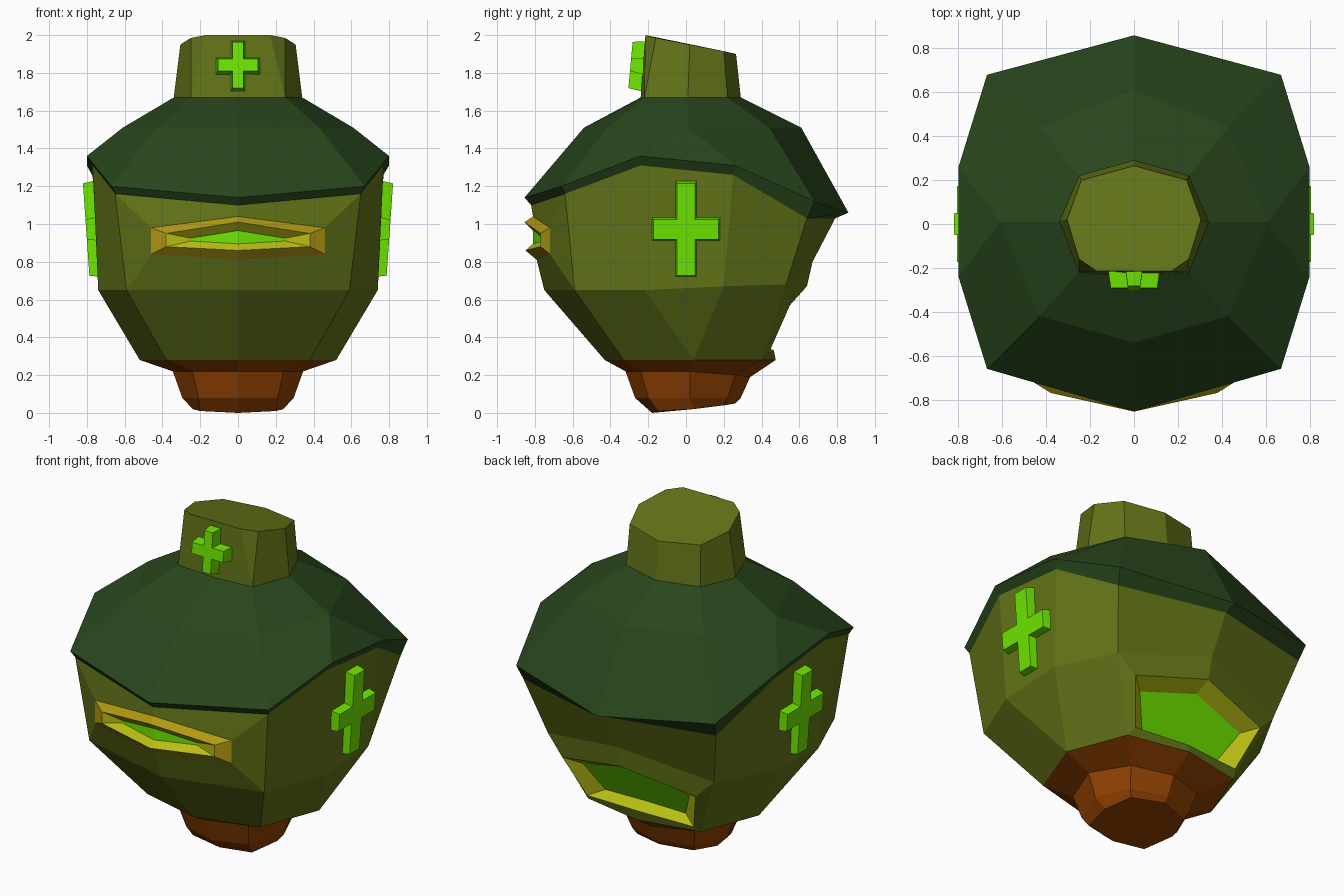
import bpy, bmesh, math
from mathutils import Matrix

if "Cube" in bpy.data.objects:
    bpy.data.objects.remove(bpy.data.objects["Cube"])


def material(name, r, g, b):
    lin = [((c / 255 + 0.055) / 1.055) ** 2.4 if c > 10 else c / 255 / 12.92 for c in (r, g, b)]
    m = bpy.data.materials.new(name)
    m.diffuse_color = (*lin, 1)
    m.use_nodes = True
    m.node_tree.nodes["Principled BSDF"].inputs["Base Color"].default_value = m.diffuse_color
    return m


OLIVE = material("olive", 99, 117, 24)
DARK_GREEN = material("dark_green", 40, 70, 28)
BROWN = material("brown", 146, 66, 2)
LIME = material("lime_green", 112, 234, 0)
GOLD = material("gold", 178, 153, 18)
YELLOW = material("yellow", 184, 190, 18)


def loft(name, halves, mats, rule=None, flip=False, skip=None,
         start=False, end=False, matrix=None):
    """Skin mirrored half rings; every half ring starts and ends on x = 0."""
    bm = bmesh.new()
    rings = []
    for half in halves:
        full = half + [(-x, y, z) for x, y, z in reversed(half[1:-1])]
        rings.append([bm.verts.new(p) for p in full])
    n = len(rings[0])

    def face(vs, row, col):
        f = bm.faces.new(vs[::-1] if flip else vs)
        f.material_index = rule(row, col) if rule else 0

    for r, (a, b) in enumerate(zip(rings, rings[1:])):
        for i in range(n):
            j = (i + 1) % n
            if not (skip and skip(r, i)):
                face([a[i], a[j], b[j], b[i]], r, i)
    if start:
        face(rings[0][::-1], -1, 0)
    if end:
        face(rings[-1], len(rings) - 1, 0)
    bmesh.ops.remove_doubles(bm, verts=bm.verts, dist=0.0005)
    if matrix:
        bm.transform(matrix)
    me = bpy.data.meshes.new(name)
    bm.to_mesh(me)
    bm.free()
    for m in mats:
        me.materials.append(m)
    ob = bpy.data.objects.new(name, me)
    bpy.context.collection.objects.link(ob)
    return ob


def ten(half, k=2):
    """Turn an 8-sided half ring into a 10-sided one by doubling point k."""
    return half[:k + 1] + half[k:]


# Shared seams
foot_seam = [(0, -.43, .28), (.38, -.33, .28), (.52, .04, .28), (.38, .40, .28), (0, .475, .28)]
brim_seam = [(0, -.82, 1.10), (.65, -.64, 1.16), (.77, -.24, 1.31),
             (.77, .25, 1.26), (.65, .64, 1.03), (0, .79, 1.03)]
knob_seam = [(0, -.24, 1.67), (.25, -.22, 1.67), (.34, .01, 1.67), (.25, .22, 1.67), (0, .29, 1.67)]

# Brown foot
loft("foot", [
    [(0, -.18, 0), (.2, -.15, .01), (.24, .04, .02), (.19, .2, .04), (0, .26, .05)],
    [(0, -.27, .08), (.21, -.2, .08), (.295, .02, .08), (.21, .22, .08), (0, .29, .08)],
    [(0, -.32, .22), (.24, -.24, .22), (.345, .02, .22), (.24, .26, .2), (0, .34, .19)],
    foot_seam], [BROWN], start=True)

# Body shell, left open for the back vent and the front slit
belly = [(0, -.75, .65), (.59, -.59, .65), (.74, -.22, .65),
         (.74, .2, .67), (.56, .53, .68), (0, .67, .80)]
loft("body", [ten(foot_seam), belly, brim_seam], [OLIVE],
     skip=lambda r, i: (r == 0 and i in (4, 5)) or (r == 1 and i in (0, 9)))

# Back vent: olive surround, yellow walls, lime floor
loft("back_vent", [
    [(0, .67, .80), (.56, .53, .68), (.38, .40, .28), (0, .475, .28)],
    [(0, .64, .67), (.45, .55, .57), (.36, .44, .32), (0, .465, .33)],
    [(0, .54, .62), (.36, .48, .53), (.27, .39, .36), (0, .40, .37)]],
    [OLIVE, YELLOW, LIME], end=True, rule=lambda r, i: r)

# Hat brim and crown
loft("hat", [
    brim_seam,
    [(0, -.855, 1.14), (.67, -.66, 1.2), (.8, -.24, 1.36),
     (.8, .26, 1.31), (.67, .68, 1.12), (0, .86, 1.06)],
    ten([(0, -.54, 1.51), (.43, -.42, 1.51), (.61, .01, 1.51), (.43, .44, 1.51), (0, .61, 1.51)]),
    ten(knob_seam)], [DARK_GREEN])

# Top knob with a slanted lid and clipped front corners
loft("top_knob", [
    ten(knob_seam, 1),
    [(0, -.215, 2.0), (.17, -.215, 2.0), (.25, -.16, 1.985),
     (.305, .02, 1.95), (.24, .2, 1.915), (0, .265, 1.9)]],
    [OLIVE], end=True)

# Front slit: olive surround, gold frame, yellow inner walls, lime floor
loft("front_slit", [
    [brim_seam[0], brim_seam[1], belly[1], belly[0]],
    [(0, -.81, 1.04), (.46, -.72, .98), (.46, -.72, .84), (0, -.79, .81)],
    [(0, -.855, 1.01), (.38, -.77, .95), (.38, -.77, .88), (0, -.85, .86)],
    [(0, -.81, .965), (.25, -.755, .925), (.25, -.755, .91), (0, -.81, .895)],
    [(0, -.81, .965), (0, -.81, .925), (0, -.81, .925), (0, -.81, .895)]],
    [OLIVE, GOLD, YELLOW, LIME], flip=True, rule=lambda r, i: r)


def cross(name, loc, turn, tilt, w, arm, bar, tall, depth):
    """Raised cross with slightly tapered sides, facing -y before turning."""
    def ring(y, d):
        a, b, c, t = w - d, arm - d, bar - d, tall - d
        return [(0, y, t), (a, y, t), (a, y, c), (b, y, c), (b, y, -c), (a, y, -c), (a, y, -t), (0, y, -t)]
    m = Matrix.Translation(loc) @ Matrix.Rotation(turn, 4, 'Z') @ Matrix.Rotation(tilt, 4, 'X')
    loft(name, [ring(.01, 0), ring(-depth, .012)], [LIME], flip=True, end=True, matrix=m)


# Crosses on both sides and on the knob
for side, label in ((1, "right"), (-1, "left")):
    cross(label + "_cross", (side * .74, 0, .975), side * math.pi / 2, .07,
          .06, .185, .065, .257, .064)
cross("knob_cross", (0, -.22, 1.835), 0, -.09, .04, .118, .045, .135, .074)
